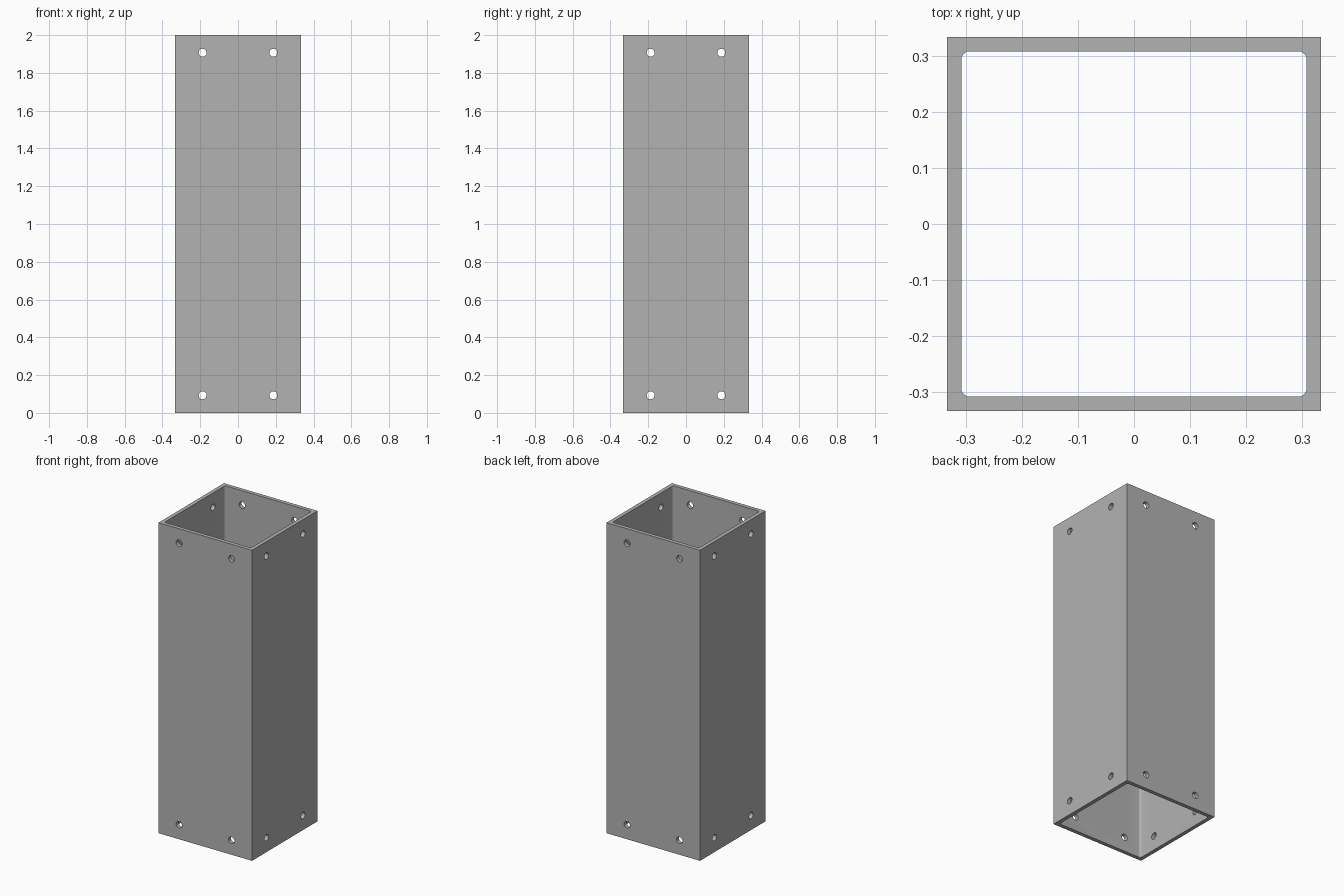
import bpy
import bmesh
from math import radians
from mathutils import Matrix, Vector

HEIGHT = 2.0
OUTER = 0.333        # half width of the tube
INNER = 0.308        # half width of the opening
HOLE_X, HOLE_Z, HOLE_R = 0.187, 0.093, 0.021

if "Cube" in bpy.data.objects:
    bpy.data.objects.remove(bpy.data.objects["Cube"], do_unlink=True)

grey = bpy.data.materials.new("plain grey")
grey.use_nodes = True
colour = (0.45, 0.45, 0.45, 1)
grey.diffuse_color = colour
grey.node_tree.nodes["Principled BSDF"].inputs["Base Color"].default_value = colour


def make_object(name, bm):
    mesh = bpy.data.meshes.new(name)
    bm.to_mesh(mesh)
    bm.free()
    mesh.materials.append(grey)
    obj = bpy.data.objects.new(name, mesh)
    bpy.context.collection.objects.link(obj)
    return obj


def box(half, height):
    bm = bmesh.new()
    size = Matrix.Diagonal((2 * half, 2 * half, height, 1))
    bmesh.ops.create_cube(bm, size=1, matrix=Matrix.Translation((0, 0, HEIGHT / 2)) @ size)
    return bm


# Square outer body
tube = make_object("square_tube", box(OUTER, HEIGHT))

# Cavity with rounded upright corners
bm = box(INNER, HEIGHT + 0.2)
upright = [e for e in bm.edges if abs(e.verts[0].co.z - e.verts[1].co.z) > 1]
bmesh.ops.bevel(bm, geom=upright, offset=0.015, segments=6, profile=0.5, affect='EDGES')
cavity = make_object("cavity_cutter", bm)

# Two bolt holes near each end of every wall
bm = bmesh.new()
lay_flat = Matrix.Rotation(radians(90), 4, 'X')
for side in range(4):
    turn = Matrix.Rotation(radians(90 * side), 4, 'Z')
    for x in (-HOLE_X, HOLE_X):
        for z in (HOLE_Z, HEIGHT - HOLE_Z):
            place = Matrix.Translation(Vector((x, -(OUTER + INNER) / 2, z)))
            bmesh.ops.create_cone(bm, cap_ends=True, segments=32, radius1=HOLE_R,
                                  radius2=HOLE_R, depth=0.08, matrix=turn @ place @ lay_flat)
holes = make_object("bolt_hole_cutter", bm)

# Cut, apply and remove the cutters
bpy.ops.object.select_all(action='DESELECT')
bpy.context.view_layer.objects.active = tube
tube.select_set(True)
for cutter in (cavity, holes):
    cutter.hide_render = True
    cut = tube.modifiers.new(cutter.name, 'BOOLEAN')
    cut.operation = 'DIFFERENCE'
    cut.solver = 'EXACT'
    cut.object = cutter
    bpy.ops.object.modifier_apply(modifier=cut.name)
    bpy.data.objects.remove(cutter, do_unlink=True)

bpy.ops.object.shade_smooth_by_angle(angle=radians(30))
